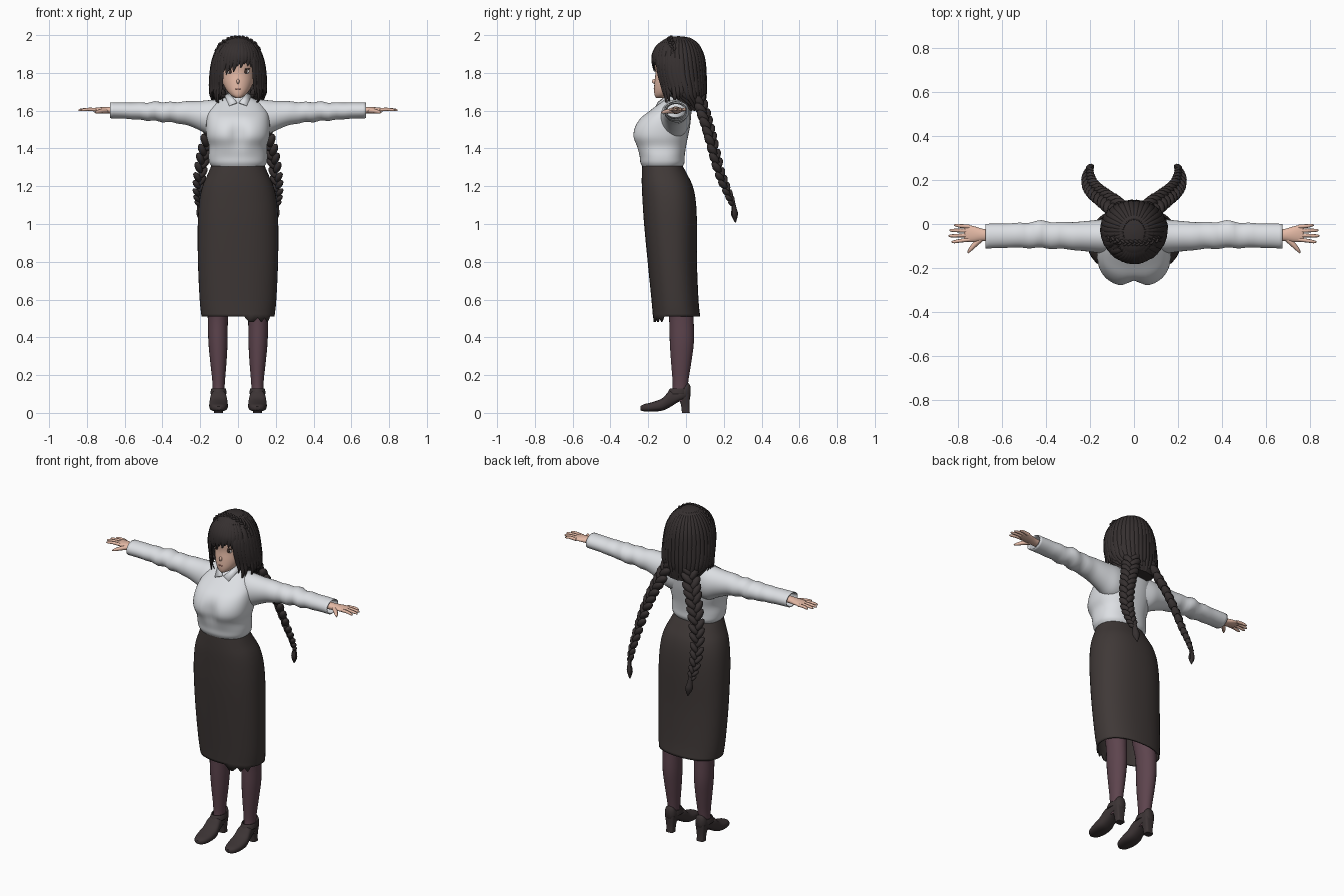
import bpy, bmesh, math
from mathutils import Vector, Matrix

cube = bpy.data.objects.get("Cube")
if cube:
    bpy.data.objects.remove(cube)


def material(name, *rgb):
    m = bpy.data.materials.new(name)
    m.use_nodes = True
    m.diffuse_color = (*rgb, 1)
    m.node_tree.nodes["Principled BSDF"].inputs["Base Color"].default_value = (*rgb, 1)
    return m


HAIR = material("dark hair", .036, .029, .029)
SKIRT = material("charcoal skirt", .05, .04, .038)
SHOE = material("dark shoe", .045, .034, .035)
TIGHTS = material("plum stockings", .11, .058, .075)
BLOUSE = material("white blouse", .72, .74, .77)
SKIN = material("skin", .78, .49, .38)
EYE = material("brown eye", .05, .03, .025)
WHITE = material("eye white", .75, .72, .7)
LIP = material("lip", .5, .2, .17)


def smooth(rows, k=4):
    """Catmull-Rom interpolation through rows of numbers."""
    out, last = [], len(rows) - 1
    for i in range(last):
        a, b, c, d = (rows[min(max(i + j, 0), last)] for j in (-1, 0, 1, 2))
        for s in range(k):
            t = s / k
            out.append(tuple(q + .5 * t * (r - p + t * (2*p - 5*q + 4*r - e + t * (3*(q - r) + e - p)))
                             for p, q, r, e in zip(a, b, c, d)))
    return out + [tuple(rows[-1])]


def finish(bm, name, mat, mirror=False, thick=0, angle=50):
    bmesh.ops.recalc_face_normals(bm, faces=bm.faces)
    me = bpy.data.meshes.new(name)
    bm.to_mesh(me)
    bm.free()
    me.materials.append(mat)
    me.shade_smooth()
    me.set_sharp_from_angle(angle=math.radians(angle))
    ob = bpy.data.objects.new(name, me)
    bpy.context.scene.collection.objects.link(ob)
    if thick:
        mod = ob.modifiers.new("thickness", 'SOLIDIFY')
        mod.thickness, mod.offset = thick, -1
    if mirror:
        ob.modifiers.new("mirror", 'MIRROR')
    return ob


def skin_rings(bm, rings, caps=(True, True)):
    vs = [[bm.verts.new(p) for p in r] for r in rings]
    n = len(vs[0])
    for a, b in zip(vs, vs[1:]):
        for i in range(n):
            bm.faces.new((a[i], a[(i+1) % n], b[(i+1) % n], b[i]))
    if caps[0]:
        bm.faces.new(vs[0])
    if caps[1]:
        bm.faces.new(vs[-1])


def loft(name, mat, axis, rows, power=2, n=32, caps=(True, True), warp=None, cut=None, **kw):
    """Rows are (position on axis, a min, a max, b min, b max)."""
    rings = []
    for t, a0, a1, b0, b1 in smooth(rows):
        ring = []
        for i in range(n):
            c, s = math.cos(math.tau * i / n), math.sin(math.tau * i / n)
            a = (a0 + a1) / 2 + (a1 - a0) / 2 * math.copysign(abs(c) ** (2 / power), c)
            b = (b0 + b1) / 2 + (b1 - b0) / 2 * math.copysign(abs(s) ** (2 / power), s)
            p = Vector({'x': (t, a, b), 'y': (a, t, b), 'z': (a, b, t)}[axis])
            ring.append(warp(p) if warp else p)
        rings.append(ring)
    bm = bmesh.new()
    skin_rings(bm, rings, caps)
    if cut:
        gone = [f for f in bm.faces if cut(f.calc_center_median())]
        bmesh.ops.delete(bm, geom=gone, context='FACES')
    return finish(bm, name, mat, **kw)


def wide(rows):
    """Rows of (z, half width, y min, y max) centred on x = 0."""
    return [(z, -w, w, y0, y1) for z, w, y0, y1 in rows]


def head_out(p):
    return Vector((p.x, p.y + .04, (p.z - 1.83) * .6 if p.z > 1.88 else .001))


def tube(bm, rows, flat=1, out=head_out, n=8):
    """Tapered strand; rows are (x, y, z, half width)."""
    pts, rings = smooth(rows), []
    for i, (x, y, z, w) in enumerate(pts):
        p = Vector((x, y, z))
        t = Vector(pts[min(i + 1, len(pts) - 1)][:3]) - Vector(pts[max(i - 1, 0)][:3])
        side = t.cross(out(p)).normalized()
        nor = side.cross(t).normalized()
        rings.append([p + side * w * math.cos(math.tau * j / n) + nor * w * flat * math.sin(math.tau * j / n)
                      for j in range(n)])
    skin_rings(bm, rings)


def braid(bm, rows, count, out):
    """Alternating slanted lobes along a path of (x, y, z, half width)."""
    pts = smooth(rows, 16)
    for i in range(count):
        j = min(int(i / count * (len(pts) - 1)), len(pts) - 2)
        p, w = Vector(pts[j][:3]), pts[j][3]
        t = (Vector(pts[j + 1][:3]) - p).normalized()
        side = t.cross(out(p)).normalized()
        nor = side.cross(t)
        s = 1 if i % 2 else -1
        along = (t - side * s * .75).normalized()
        across = nor.cross(along)
        m = Matrix((along * w * 1.05, across * w * .5, nor * w * .6)).transposed().to_4x4()
        m.translation = p + side * s * w * .45
        bmesh.ops.create_icosphere(bm, subdivisions=2, radius=1, matrix=m)


def blob(name, mat, loc, size, mirror=False):
    bm = bmesh.new()
    bmesh.ops.create_uvsphere(bm, u_segments=20, v_segments=12, radius=1,
                              matrix=Matrix.Translation(loc) @ Matrix.Diagonal((*size, 1)))
    return finish(bm, name, mat, mirror)


# Skirt with a few torn hem points
def ragged(p):
    if p.z < .512 and p.y < -.08 and .05 < p.x < .17:
        p.z -= .03 if int(p.x * 60) % 2 else .005
    return p


loft("skirt", SKIRT, 'z', wide([
    (.51, .193, -.175, .075), (.6, .203, -.183, .066), (.8, .212, -.203, .058), (1, .213, -.222, .058),
    (1.12, .205, -.23, .052), (1.2, .188, -.234, .036), (1.26, .162, -.234, .008), (1.315, .138, -.232, -.022)]),
    power=2.3, n=48, caps=(False, True), warp=ragged, thick=.008)


# Blouse body
def bust(p):
    if p.y < -.13:
        p.y += .03 * math.exp(-(p.x / .04) ** 2 - ((p.z - 1.47) / .07) ** 2)
    return p


loft("blouse", BLOUSE, 'z', wide([
    (1.302, .137, -.23, -.02), (1.325, .152, -.242, -.008), (1.36, .156, -.248, -.007), (1.41, .153, -.266, 0),
    (1.46, .166, -.287, .01), (1.51, .169, -.279, .02), (1.56, .165, -.245, .026), (1.6, .155, -.192, .028),
    (1.64, .125, -.14, .023), (1.665, .08, -.112, .003), (1.68, .05, -.1, -.015)]),
    power=2.35, n=48, warp=bust)


# Sleeves, slightly creased around the elbow
def crease(p):
    fold = math.exp(-((p.x - .42) / .12) ** 2)
    p.z += .004 * fold * math.sin(p.x * 75)
    p.y += .004 * fold * math.sin(p.x * 60 + 1)
    return p


loft("sleeve", BLOUSE, 'x', [
    (.07, -.12, .015, 1.46, 1.66), (.13, -.135, .022, 1.46, 1.658), (.19, -.128, .016, 1.49, 1.652),
    (.26, -.12, .01, 1.52, 1.65), (.34, -.113, .008, 1.536, 1.645), (.42, -.11, .014, 1.543, 1.647),
    (.5, -.108, .006, 1.55, 1.643), (.59, -.108, .002, 1.557, 1.643), (.677, -.112, .001, 1.56, 1.644)],
    caps=(True, False), warp=crease, thick=.006, mirror=True)

# Collar
loft("collar_stand", BLOUSE, 'z', wide([(1.645, .06, -.12, .0), (1.67, .055, -.11, -.003), (1.69, .05, -.1, -.006)]),
     caps=(False, False), thick=.006, cut=lambda c: c.y < -.085 and abs(c.x) < .03)
bm = bmesh.new()
bm.faces.new([bm.verts.new(p) for p in
              ((.004, -.145, 1.64), (.045, -.153, 1.622), (.068, -.085, 1.672), (.048, -.075, 1.693))])
finish(bm, "collar_leaf", BLOUSE, mirror=True, thick=.008)

# Neck and head
loft("neck", SKIN, 'z', wide([(1.6, .05, -.125, -.01), (1.65, .042, -.112, -.015), (1.74, .04, -.1, -.01)]))
loft("head", SKIN, 'z', wide([
    (1.668, .014, -.158, -.12), (1.682, .038, -.166, -.08), (1.71, .062, -.169, -.03), (1.75, .082, -.167, .03),
    (1.8, .09, -.162, .06), (1.86, .095, -.166, .07), (1.92, .08, -.14, .05)]))
blob("nose", SKIN, (0, -.165, 1.755), (.008, .015, .013))
blob("mouth", LIP, (0, -.168, 1.715), (.015, .003, .003))
blob("eye_white", WHITE, (.042, -.147, 1.808), (.019, .005, .012), True)
blob("iris", EYE, (.041, -.151, 1.808), (.01, .004, .012), True)
blob("upper_lash", EYE, (.043, -.15, 1.821), (.021, .005, .0035), True)

# Hair shell, open around the face
HAIR_ROWS = [
    (1.6, .085, 0, .095), (1.64, .11, -.03, .1), (1.68, .138, -.1, .103), (1.73, .146, -.15, .103),
    (1.8, .142, -.17, .101), (1.87, .131, -.177, .095), (1.93, .109, -.162, .078), (1.97, .075, -.127, .046),
    (1.988, .042, -.088, .012), (1.994, .006, -.048, -.032)]
loft("hair_shell", HAIR, 'z', wide(HAIR_ROWS), n=48, thick=.008,
     cut=lambda c: c.y < -.08 and c.z < 1.865)
FINE = smooth(HAIR_ROWS, 6)


def on_hair(deg, z, w, scale=1):
    """Strand row on the hair surface; 0 degrees is the front."""
    _, rx, y0, y1 = min(FINE, key=lambda r: abs(r[0] - z))
    a, mid, ry = math.radians(deg), (y0 + y1) / 2, (y1 - y0) / 2
    return (rx * scale * math.sin(a), mid - ry * scale * math.cos(a), z, w)


# Back strands falling from the crown to the nape
bm = bmesh.new()
for i in range(24):
    d = 68 + 224 * i / 23
    end = 1.6 + .03 * (i % 3)
    tube(bm, [on_hair(d, z, w) for z, w in
              ((1.985, .006), (1.95, .013), (1.88, .018), (1.78, .019), (1.69, .016), (end, .005))], .45)
finish(bm, "back_strands", HAIR)

# Swept bangs: angle and tip height
bm = bmesh.new()
for d, tip in ((-50, 1.77), (-40, 1.775), (-31, 1.8), (-23, 1.79), (-15, 1.815), (-7, 1.805), (1, 1.835),
               (9, 1.825), (17, 1.845), (25, 1.835), (33, 1.83), (42, 1.79), (51, 1.77)):
    tube(bm, [on_hair(d * .8 + 5, 1.985, .006), on_hair(d * .9 + 4, 1.95, .012), on_hair(d + 2, 1.905, .017),
              on_hair(d, (1.9 + tip) / 2, .015), on_hair(d - 3, tip, .002)], .4)
finish(bm, "bangs", HAIR)

# Long locks framing the face
bm = bmesh.new()
for s in (1, -1):
    for i, d in enumerate((39, 47, 55, 63, 72, 81, 90)):
        tip = (1.66, 1.605, 1.63, 1.68, 1.615, 1.64, 1.65)[i] + .008 * s
        rows = [on_hair(s * d, z, w) for z, w in ((1.96, .008), (1.88, .016), (1.8, .018), (1.73, .016))]
        x, y, _, _ = rows[-1]
        rows += [(x * 1.01, y * .97, (1.73 + tip) / 2, .01), (x * .88, y * .92, tip, .002)]
        tube(bm, rows, .45)
finish(bm, "face_locks", HAIR)

# Thin braid across the crown
bm = bmesh.new()
braid(bm, [(-.135, -.05, 1.85, .012), (-.105, -.07, 1.94, .013), (-.05, -.085, 1.98, .013), (0, -.085, 1.988, .013),
           (.05, -.085, 1.98, .013), (.105, -.07, 1.94, .013), (.135, -.05, 1.85, .012)], 30, head_out)
finish(bm, "crown_braid", HAIR)


# Two long braids with loose ends
def back_out(p):
    return Vector((.55, .8, .15))


bm = bmesh.new()
braid(bm, [(.065, .06, 1.7, .04), (.1, .09, 1.6, .045), (.14, .12, 1.5, .042), (.175, .148, 1.39, .039),
           (.2, .18, 1.27, .035), (.21, .22, 1.17, .029), (.205, .25, 1.1, .021)], 30, back_out)
tube(bm, [(.205, .248, 1.12, .012), (.204, .254, 1.085, .015), (.2, .257, 1.05, .021), (.196, .262, 1.008, .003)],
     .8, back_out)
finish(bm, "braid", HAIR, mirror=True)

# Hands
loft("palm", SKIN, 'x', [
    (.64, -.08, -.028, 1.582, 1.622), (.69, -.078, -.022, 1.585, 1.62), (.73, -.082, -.01, 1.59, 1.618),
    (.765, -.08, -.004, 1.597, 1.614), (.775, -.075, -.01, 1.6, 1.61)], mirror=True, n=20)
bm = bmesh.new()
for y, spread, tip in ((-.012, .006, .82), (-.031, .002, .84), (-.051, -.003, .845), (-.071, -.01, .832)):
    tube(bm, [(.75, y, 1.605, .0095), (.79, y + spread / 2, 1.607, .0085),
              (tip - .012, y + spread, 1.604, .007), (tip, y + spread, 1.602, .003)], 1, lambda p: Vector((0, 0, 1)))
tube(bm, [(.69, -.06, 1.6, .014), (.72, -.088, 1.598, .0125), (.745, -.115, 1.593, .009), (.758, -.132, 1.59, .003)],
     1, lambda p: Vector((0, 0, 1)))
finish(bm, "fingers", SKIN, mirror=True)

# Legs
loft("leg", TIGHTS, 'z', [
    (.06, .075, .132, -.09, .01), (.12, .072, .134, -.072, .008), (.18, .068, .137, -.072, .014),
    (.28, .06, .148, -.08, .03), (.38, .055, .157, -.086, .042), (.5, .053, .16, -.09, .04),
    (.62, .04, .168, -.11, .035), (.8, .02, .18, -.13, .03)], mirror=True, n=24)

# Heeled shoes
loft("shoe", SHOE, 'y', [
    (-.242, .09, .116, .015, .035), (-.222, .068, .138, .008, .046), (-.175, .055, .151, .007, .058),
    (-.125, .054, .152, .012, .078), (-.085, .06, .146, .03, .118), (-.045, .065, .141, .055, .116),
    (-.01, .067, .139, .068, .142), (.012, .073, .133, .076, .158), (.024, .085, .121, .09, .14)],
    power=2.6, n=24, mirror=True)
loft("shoe_heel", SHOE, 'z', [
    (0, .08, .126, -.022, .02), (.04, .079, .127, -.026, .018), (.1, .07, .136, -.045, .022)],
    power=4, n=24, mirror=True)
loft("shoe_strap", SHOE, 'z', [
    (.1, .06, .146, -.1, .015), (.118, .062, .144, -.092, .016), (.13, .065, .141, -.084, .016)],
    caps=(False, False), thick=.006, mirror=True)
